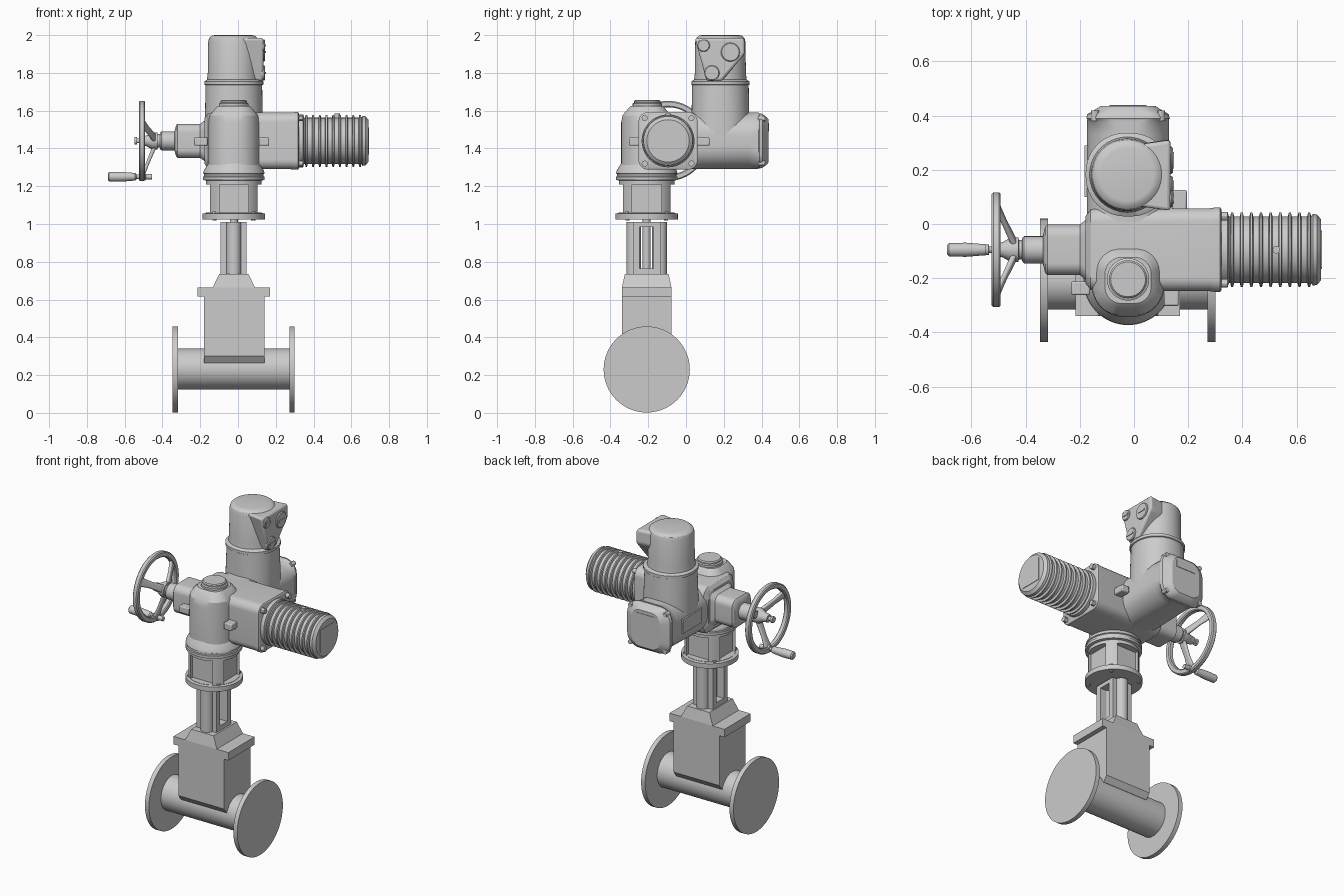
import bpy, bmesh, math
from mathutils import Vector

AX = {'X': lambda u, v, h: (h, u, v), 'Y': lambda u, v, h: (u, h, v), 'Z': lambda u, v, h: (u, v, h)}


def finish(name, bm):
    bmesh.ops.remove_doubles(bm, verts=bm.verts, dist=1e-5)
    bmesh.ops.recalc_face_normals(bm, faces=bm.faces)
    me = bpy.data.meshes.new(name)
    bm.to_mesh(me)
    bm.free()
    me.shade_smooth()
    me.set_sharp_from_angle(angle=math.radians(30))
    ob = bpy.data.objects.new(name, me)
    bpy.context.collection.objects.link(ob)
    return ob


def loft(name, sections, c=(0, 0), axis='Z', closed=False, n=10):
    """Stack rounded rectangles (pos, half_u, half_v, corner) along an axis."""
    bm = bmesh.new()
    rings = []
    for h, a, b, r in sections:
        ring = []
        for q, (su, sv) in enumerate([(1, 1), (-1, 1), (-1, -1), (1, -1)]):
            for i in range(n + 1):
                t = math.pi / 2 * (q + i / n)
                u = c[0] + su * (a - r) + r * math.cos(t)
                v = c[1] + sv * (b - r) + r * math.sin(t)
                ring.append(bm.verts.new(AX[axis](u, v, h)))
        rings.append(ring)
    m = len(rings[0])
    pairs = list(zip(rings, rings[1:])) + ([(rings[-1], rings[0])] if closed else [])
    for p, q in pairs:
        for i in range(m):
            j = (i + 1) % m
            bm.faces.new((p[i], p[j], q[j], q[i]))
    if not closed:
        bm.faces.new(rings[0])
        bm.faces.new(rings[-1])
    return finish(name, bm)


def turn(name, profile, c, axis='Z', closed=False, n=12):
    """Round part from (radius, position) points."""
    return loft(name, [(h, r, r, r) for r, h in profile], c, axis, closed, n)


def box(name, x0, x1, y0, y1, z0, z1, r=0.0):
    return loft(name, [(z0, (x1 - x0) / 2, (y1 - y0) / 2, r), (z1, (x1 - x0) / 2, (y1 - y0) / 2, r)],
                ((x0 + x1) / 2, (y0 + y1) / 2), n=4)


def bevel(ob, w, s=3):
    m = ob.modifiers.new('bevel', 'BEVEL')
    m.width, m.segments, m.limit_method = w, s, 'ANGLE'
    return ob


VX, VY = -0.022, -0.208      # valve stem axis
MY, MZ = -0.095, 1.44        # motor and handwheel axis
CY = 0.182                   # control column axis

# Valve: pipe, end flanges, bonnet
turn('pipe', [(0.108, -0.33), (0.108, 0.285)], (VY, 0.232), 'X')
for s, x in (('left', -0.346), ('right', 0.272)):
    turn('pipe_flange_' + s, [(0.228, x), (0.228, x + 0.028)], (VY, 0.23), 'X', n=16)
loft('bonnet_body', [(0.265, 0.16, 0.105, 0), (0.30, 0.16, 0.131, 0), (0.62, 0.16, 0.131, 0)], (-0.02, VY))
box('bonnet_flange', -0.215, 0.17, -0.339, -0.077, 0.615, 0.665)
loft('bonnet_taper', [(0.665, 0.111, 0.131, 0), (0.735, 0.078, 0.116, 0)], (VX, VY))

# Yoke: two ribbed columns, top and bottom bridges, stem
for s, d in (('front', -1), ('back', 1)):
    y = VY + d * 0.055
    box('yoke_plate_' + s, -0.093, 0.045, y - 0.018, y + 0.018, 0.735, 1.01)
    turn('yoke_rib_' + s, [(0.039, 0.735), (0.039, 1.01)], (VX, VY + d * 0.068))
for s, z0, z1 in (('bottom', 0.73, 0.765), ('top', 0.985, 1.01)):
    box('yoke_bridge_' + s, -0.093, 0.045, VY - 0.06, VY + 0.06, z0, z1)
turn('stem', [(0.021, 0.74), (0.021, 1.05)], (VX, VY))

# Adapter drum with four window recesses
drum = turn('adapter_drum', [(0.165, 1.025), (0.165, 1.055), (0.147, 1.058), (0.147, 1.23), (0.163, 1.233),
                             (0.163, 1.25), (0.157, 1.253), (0.157, 1.265), (0.163, 1.268), (0.158, 1.285),
                             (0.136, 1.32)], (VX, VY), n=16)
for i in range(4):
    a = i * math.pi / 2
    dx, dy = math.cos(a), math.sin(a)
    cx, cy = VX + dx * 0.20, VY + dy * 0.20
    hx, hy = (0.095, 0.077) if i % 2 == 0 else (0.077, 0.095)
    cut = box('window_cutter', cx - hx, cx + hx, cy - hy, cy + hy, 1.06, 1.21)
    m = drum.modifiers.new('window', 'BOOLEAN')
    m.operation, m.object, m.solver = 'DIFFERENCE', cut, 'EXACT'
    bpy.context.view_layer.objects.active = drum
    bpy.ops.object.modifier_apply(modifier=m.name)
    bpy.data.objects.remove(cut)
    b = a + math.pi / 4
    p = (VX + 0.145 * math.cos(b), VY + 0.145 * math.sin(b))
    turn('drum_bolt', [(0.011, 1.018), (0.011, 1.066)], p, n=3)
drum.data.set_sharp_from_angle(angle=math.radians(30))

# Gearbox: upright body with cap, cross housing
loft('gear_body', [(1.30, 0.135, 0.135, 0.12), (1.54, 0.135, 0.135, 0.12), (1.575, 0.128, 0.128, 0.10),
                   (1.615, 0.095, 0.095, 0.06), (1.625, 0.085, 0.085, 0.06)], (VX, VY))
turn('gear_cap', [(0.078, 1.60), (0.078, 1.638), (0.070, 1.642), (0.070, 1.65), (0.064, 1.656)], (VX, VY + 0.004))
loft('cross_housing', [(-0.178, 0.125, 0.12, 0.05), (-0.16, 0.148, 0.143, 0.05), (-0.14, 0.153, 0.15, 0.05),
                       (0.28, 0.153, 0.15, 0.05), (0.30, 0.156, 0.152, 0.05), (0.318, 0.156, 0.152, 0.05),
                       (0.322, 0.15, 0.146, 0.05)], (MY, MZ), 'X')
for x0, y0, dx, dy in ((0.11, -0.302, 0.055, 0.06), (0.14, 0.045, 0.055, 0.08), (-0.232, -0.262, 0.07, 0.05)):
    bevel(box('lug', x0, x0 + dx, y0, y0 + dy, 1.415, 1.458), 0.006, 2)

# Motor: flange, fins, end cap
prof = [(0.14, 0.318), (0.14, 0.345), (0.122, 0.35)]
for i in range(9):
    x = 0.362 + i * 0.0355
    prof += [(0.123, x - 0.007), (0.137, x - 0.004), (0.137, x + 0.004), (0.123, x + 0.007)]
prof += [(0.126, 0.655), (0.132, 0.66), (0.130, 0.675), (0.112, 0.69)]
turn('motor', prof, (MY, MZ), 'X', n=14)
box('motor_end_plate', 0.685, 0.693, MY - 0.071, MY + 0.071, MZ - 0.071, MZ + 0.071)
turn('motor_plug', [(0.014, 1.55), (0.014, 1.585)], (0.525, MY), n=3)
for sy in (-1, 1):
    for sz in (-1, 1):
        turn('motor_bolt', [(0.016, 0.30), (0.016, 0.345)], (MY + sy * 0.124, MZ + sz * 0.12), 'X', n=3)

# Handwheel drive: boss, shaft, hub, rim, spokes, crank handle
loft('drive_boss', [(-0.335, 0.055, 0.055, 0.05), (-0.328, 0.085, 0.082, 0.045), (-0.32, 0.093, 0.09, 0.045),
                    (-0.20, 0.093, 0.09, 0.045), (-0.16, 0.125, 0.12, 0.045)], (MY, MZ), 'X')
turn('drive_shaft', [(0.05, -0.33), (0.05, -0.405), (0.044, -0.412), (0.036, -0.413), (0.036, -0.425),
                     (0.045, -0.426), (0.045, -0.455), (0.028, -0.485), (0.024, -0.515), (0.012, -0.516),
                     (0.012, -0.535), (0.02, -0.536), (0.02, -0.548)], (MY, MZ), 'X')
turn('handwheel_rim', [(0.212, -0.519), (0.206, -0.525), (0.184, -0.525), (0.178, -0.519), (0.178, -0.498),
                       (0.184, -0.492), (0.206, -0.492), (0.212, -0.498)], (MY, MZ), 'X', True, n=16)
for i in range(3):
    a = -math.pi / 2 + i * math.tau / 3
    d = Vector((0, math.cos(a), math.sin(a)))
    hub = Vector((-0.44, MY, MZ)) + d * 0.025
    end = Vector((-0.506, MY, MZ)) + d * 0.185
    v = end - hub
    sp = loft('handwheel_spoke', [(0, 0.024, 0.011, 0.009), (v.length * 0.6, 0.02, 0.009, 0.008),
                                  (v.length, 0.028, 0.01, 0.009)], n=3)
    ez = v.normalized()
    ex = Vector((1, 0, 0)).cross(ez).normalized()
    ey = ez.cross(ex)
    for vert in sp.data.vertices:
        vert.co = hub + ex * vert.co.x + ey * vert.co.y + ez * vert.co.z
    sp.data.update()
turn('crank_handle', [(0.018, -0.689), (0.025, -0.682), (0.026, -0.62), (0.02, -0.545), (0.016, -0.54),
                      (0.012, -0.538), (0.012, -0.525), (0.02, -0.524), (0.02, -0.49), (0.014, -0.488),
                      (0.014, -0.455)], (MY, 1.25), 'X', n=6)

# Control unit: rear barrel, column, rear cover
loft('control_barrel', [(-0.02, 0.152, 0.15, 0.11), (0.33, 0.152, 0.15, 0.13), (0.375, 0.152, 0.15, 0.11),
                        (0.385, 0.152, 0.15, 0.09)], (VX, MZ), 'Y')
loft('rear_cover', [(0.383, 0.147, 0.143, 0.08), (0.39, 0.154, 0.146, 0.08), (0.405, 0.15, 0.142, 0.08),
                    (0.428, 0.112, 0.125, 0.07), (0.436, 0.10, 0.115, 0.06)], (VX, MZ), 'Y')
box('cover_display', -0.09, 0.046, 0.40, 0.439, 1.49, 1.535)
for sx in (-1, 1):
    for sz in (-1, 1):
        turn('cover_bolt', [(0.014, 0.38), (0.014, 0.418)], (VX + sx * 0.122, MZ + sz * 0.117), 'Y', n=3)
box('side_panel', -0.182, -0.16, 0.10, 0.29, 1.40, 1.49)
loft('control_column', [(1.44, 0.152, 0.152, 0.13), (1.60, 0.152, 0.152, 0.14), (1.735, 0.15, 0.15, 0.145),
                        (1.738, 0.156, 0.154, 0.145), (1.755, 0.156, 0.154, 0.145), (1.765, 0.14, 0.138, 0.135)],
     (VX, CY), n=12)

# Terminal head with triangular cable entry plate
turn('terminal_head', [(0.140, 1.755), (0.135, 1.80), (0.133, 1.965), (0.127, 1.985), (0.113, 1.997), (0.098, 2.0)],
     (VX - 0.003, CY), n=14)
tri = [(0.045, 1.985), (0.31, 1.985), (0.313, 1.90), (0.19, 1.757), (0.108, 1.757)]
bm = bmesh.new()
near = [bm.verts.new((0.0, CY + (y - CY) * 0.85, z)) for y, z in tri]
far = [bm.verts.new((0.135, y, z)) for y, z in tri]
for i in range(5):
    j = (i + 1) % 5
    bm.faces.new((near[i], near[j], far[j], far[i]))
bm.faces.new(near)
bm.faces.new(far)
bevel(finish('cable_entry_plate', bm), 0.014)
for y, z, r in ((0.093, 1.945, 0.033), (0.235, 1.91, 0.05), (0.137, 1.80, 0.04)):
    turn('cable_plug', [(r, 0.12), (r, 0.138), (r - 0.004, 0.143)], (y, z), 'X', n=8)
    box('plug_slot_bar', 0.138, 0.147, y - r * 0.6, y + r * 0.6, z - 0.006, z + 0.006)
